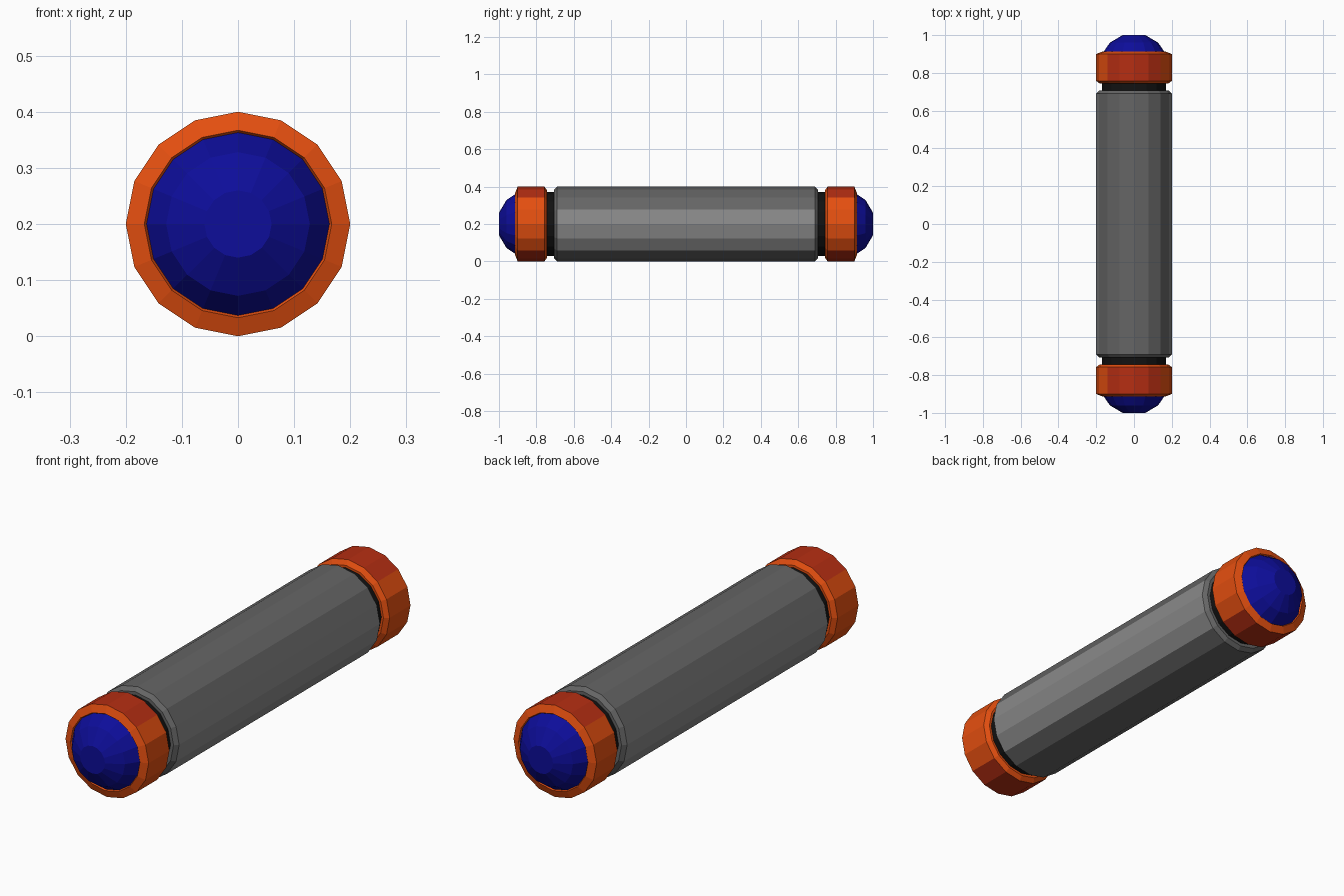
import bpy, math

if "Cube" in bpy.data.objects:
    bpy.data.objects.remove(bpy.data.objects["Cube"])

SIDES = 16
R = 0.2          # outer radius, also the height of the axis


def material(name, rgb):
    m = bpy.data.materials.new(name)
    m.diffuse_color = (*rgb, 1)
    m.use_nodes = True
    m.node_tree.nodes["Principled BSDF"].inputs["Base Color"].default_value = m.diffuse_color
    return m


dark_grey = material("dark grey", (0.13, 0.13, 0.13))
light_grey = material("light grey", (0.25, 0.25, 0.25))
orange = material("orange", (0.78, 0.078, 0.005))
red = material("rust red", (0.46, 0.027, 0.006))
blue = material("deep blue", (0.004, 0.004, 0.32))
black = material("black", (0.006, 0.006, 0.006))


def lathe(name, profile, mats, rule=None, closed=False, flip=1):
    """Spin (y, radius) points, listed by rising y, around the long axis."""
    n = len(profile)
    verts, faces = [], []
    for y, r in profile:
        for k in range(SIDES):
            a = 2 * math.pi * k / SIDES
            verts.append((r * math.cos(a), y * flip, R + r * math.sin(a)))
    for i in range(n if closed else n - 1):
        j = (i + 1) % n
        for k in range(SIDES):
            l = (k + 1) % SIDES
            f = (i * SIDES + k, j * SIDES + k, j * SIDES + l, i * SIDES + l)
            faces.append(f if flip > 0 else f[::-1])
    if not closed:
        lo = tuple(range(SIDES))
        hi = tuple((n - 1) * SIDES + k for k in reversed(range(SIDES)))
        faces += [lo, hi] if flip > 0 else [lo[::-1], hi[::-1]]
    me = bpy.data.meshes.new(name)
    me.from_pydata(verts, [], faces)
    for m in mats:
        me.materials.append(m)
    if rule:
        for p in me.polygons:
            p.material_index = rule(p)
    me.validate()
    # make all normals point outward
    import bmesh
    bm = bmesh.new()
    bm.from_mesh(me)
    bmesh.ops.recalc_face_normals(bm, faces=bm.faces)
    bm.to_mesh(me)
    bm.free()
    ob = bpy.data.objects.new(name, me)
    bpy.context.collection.objects.link(ob)
    return ob


# grey tube: lighter flats along both sides
def body_rule(p):
    side = abs(p.normal.y) < 0.1 and 0.07 < p.center.z < 0.27
    return 1 if side else 0


lathe("body", [(-0.706, 0.184), (-0.69, R), (0.69, R), (0.706, 0.184)],
      [dark_grey, light_grey], body_rule)

# black core seen in the grooves
lathe("core", [(-0.78, 0.17), (0.78, 0.17)], [black])


# collars: red flats on top and bottom, orange elsewhere
def collar_rule(p):
    return 1 if abs(p.normal.y) < 0.1 and abs(p.center.z - R) > 0.145 else 0


for end, s in (("front", -1), ("back", 1)):
    lathe(end + "_collar",
          [(0.743, 0.16), (0.743, 0.18), (0.757, R), (0.9, R),
           (0.913, 0.167), (0.9, 0.16)],
          [orange, red], collar_rule, closed=True, flip=s)
    # faceted domed lens
    lathe(end + "_lens",
          [(0.88, 0.163), (0.908, 0.163), (0.96, 0.128), (1.0, 0.06)],
          [blue], flip=s)
